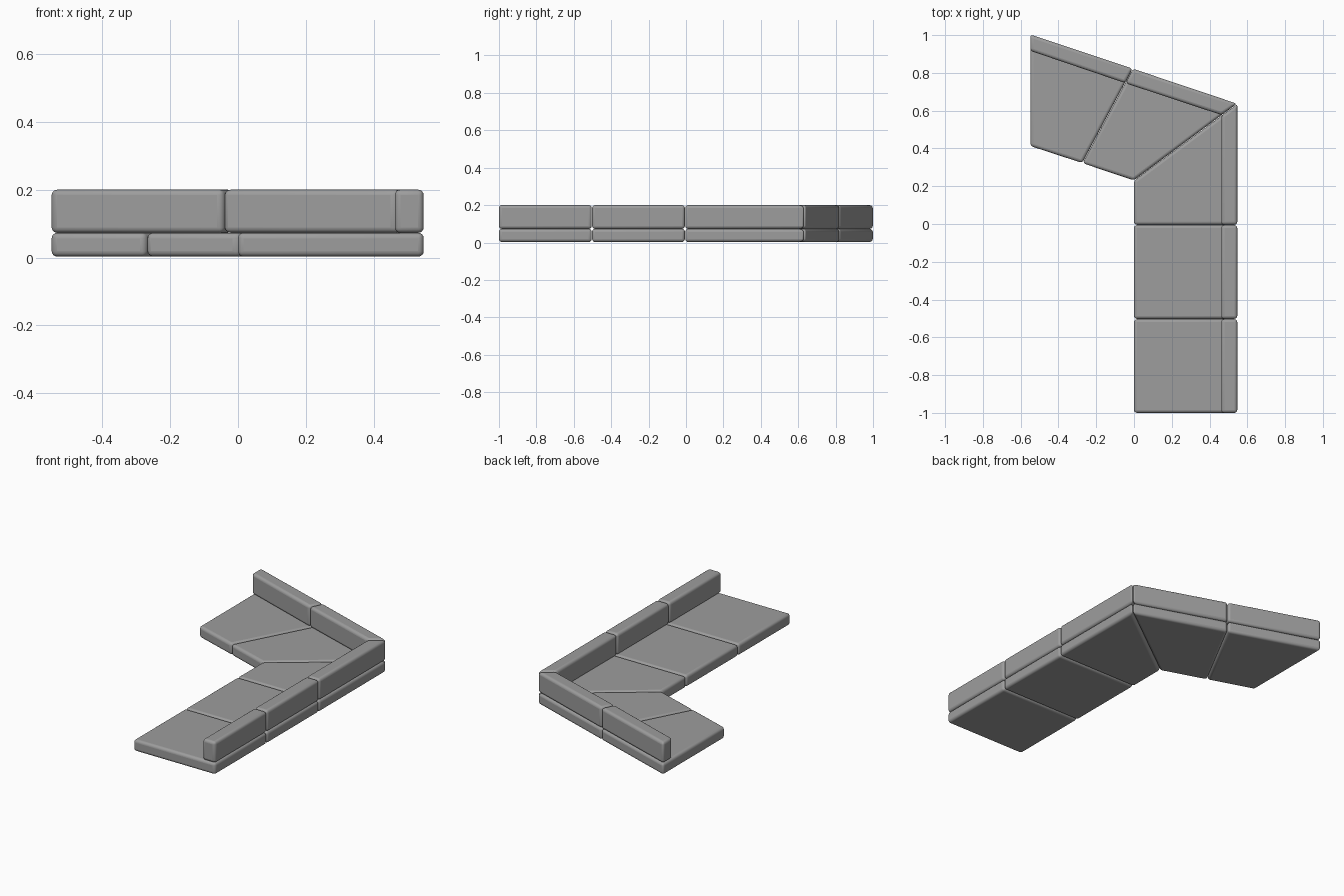
import bpy
import bmesh
from mathutils import Vector

cube = bpy.data.objects.get("Cube")
if cube:
    bpy.data.objects.remove(cube)

fabric = bpy.data.materials.new("grey fabric")
fabric.use_nodes = True
grey = (0.34, 0.34, 0.34, 1)
fabric.diffuse_color = grey
fabric.node_tree.nodes["Principled BSDF"].inputs["Base Color"].default_value = grey

SEAT = (0.003, 0.073)
BACK = (0.073, 0.2)


def cushion(name, outline, span):
    """Extrude a plan outline upwards and round all its edges."""
    bottom, top = span
    bm = bmesh.new()
    face = bm.faces.new([bm.verts.new((x, y, bottom)) for x, y in outline])
    ext = bmesh.ops.extrude_face_region(bm, geom=[face])
    verts = [v for v in ext["geom"] if isinstance(v, bmesh.types.BMVert)]
    bmesh.ops.translate(bm, verts=verts, vec=Vector((0, 0, top - bottom)))
    bmesh.ops.recalc_face_normals(bm, faces=bm.faces)
    mesh = bpy.data.meshes.new(name)
    bm.to_mesh(mesh)
    bm.free()
    mesh.materials.append(fabric)
    obj = bpy.data.objects.new(name, mesh)
    bpy.context.collection.objects.link(obj)
    bevel = obj.modifiers.new("rounded edges", "BEVEL")
    bevel.width = 0.016
    bevel.segments = 4
    bevel.limit_method = "ANGLE"
    bpy.ops.object.select_all(action="DESELECT")
    obj.select_set(True)
    bpy.context.view_layer.objects.active = obj
    bpy.ops.object.shade_smooth_by_angle(angle=0.6)


def box_plan(x0, x1, y0, y1):
    return [(x0, y0), (x1, y0), (x1, y1), (x0, y1)]


# Two straight modules along the long wing
for label, y0, y1 in (("front", -1, -0.504), ("middle", -0.502, -0.006)):
    cushion(label + "_seat", box_plan(0, 0.547, y0, y1), SEAT)
    cushion(label + "_backrest", box_plan(0.462, 0.547, y0, y1), BACK)

# Mitred corner module of the long wing
cushion("corner_seat",
        [(0, -0.004), (0.547, -0.004), (0.547, 0.635), (0, 0.23)], SEAT)
cushion("corner_backrest",
        [(0.462, -0.004), (0.547, -0.004), (0.547, 0.635), (0.462, 0.573)], BACK)

# Wedge module of the angled wing
cushion("wedge_seat",
        [(-0.001, 0.231), (0.545, 0.637), (-0.006, 0.822), (-0.272, 0.322)], SEAT)
cushion("wedge_backrest",
        [(0.464, 0.577), (0.545, 0.637), (-0.006, 0.822), (-0.044, 0.745)], BACK)

# End module of the angled wing
cushion("end_seat",
        [(-0.274, 0.323), (-0.008, 0.823), (-0.549, 1.003), (-0.549, 0.413)], SEAT)
cushion("end_backrest",
        [(-0.046, 0.746), (-0.008, 0.823), (-0.549, 1.003), (-0.549, 0.917)], BACK)
